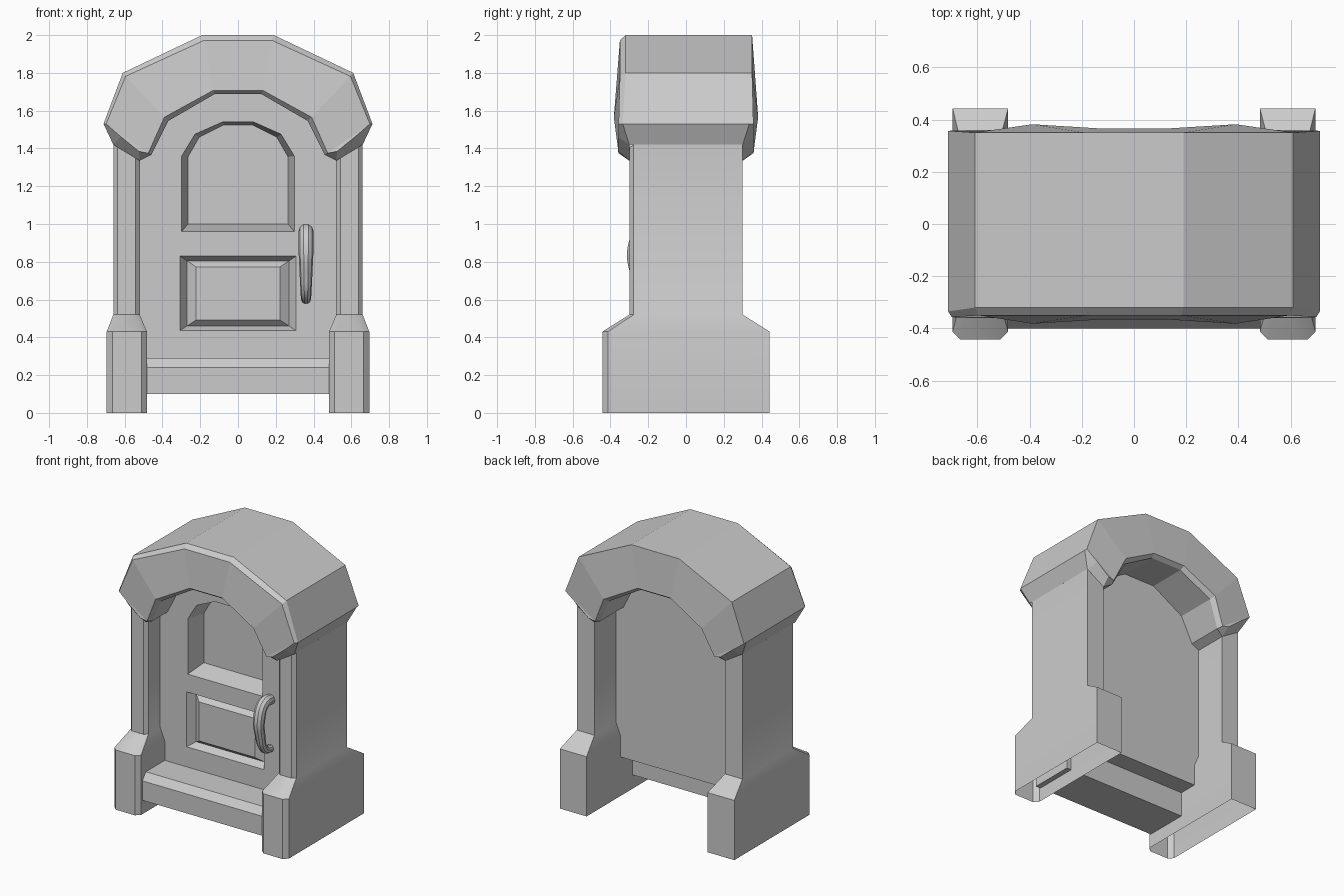
import bpy, bmesh

if "Cube" in bpy.data.objects:
    bpy.data.objects.remove(bpy.data.objects["Cube"])


def finish(name, bm, smooth=False):
    bmesh.ops.recalc_face_normals(bm, faces=bm.faces)
    me = bpy.data.meshes.new(name)
    bm.to_mesh(me)
    bm.free()
    ob = bpy.data.objects.new(name, me)
    bpy.context.collection.objects.link(ob)
    if smooth:
        shade(ob)
    return ob


def shade(ob):
    bpy.ops.object.select_all(action='DESELECT')
    ob.select_set(True)
    bpy.context.view_layer.objects.active = ob
    bpy.ops.object.shade_smooth_by_angle()


def loft(bm, rings, skip=()):
    """Join closed rings of points with quads; skip = (layer, edge) pairs left open."""
    vs = [[bm.verts.new(p) for p in r] for r in rings]
    n = len(vs[0])
    for k in range(len(vs) - 1):
        for i in range(n):
            if (k, i) not in skip:
                j = (i + 1) % n
                bm.faces.new((vs[k][i], vs[k][j], vs[k + 1][j], vs[k + 1][i]))
    return vs


def mirrored(half):
    return half + [(-x, *rest) for x, *rest in reversed(half)]


# Stone arch hood: half profiles run from crown, round the tip, to the inner crown
core = [(.19, 2), (.61, 1.8), (.712, 1.53), (.66, 1.42),
        (.52, 1.335), (.46, 1.365), (.37, 1.545), (.125, 1.687)]
core_y = [.32, .32, .335, .30, .30, .32, .35, .335]
rim_y = [.35, .35, .357, .36, .36, .357, .382, .366]
front = [(.18, 1.972), (.595, 1.782), (.698, 1.53), (.62, 1.462),
         (.525, 1.385), (.475, 1.375), (.39, 1.565), (.13, 1.708)]
back = core[:3] + front[3:]
rings = [[(x, s * y, z) for (x, z), y in zip(prof, ys)]
         for prof, ys, s in ((front, rim_y, -1), (core, core_y, -1),
                             (core, core_y, 1), (back, rim_y, 1))]
bm = bmesh.new()
vs = loft(bm, [mirrored(r) for r in rings], skip={(1, 3), (1, 11)})
for r in (vs[0], vs[-1]):
    bm.faces.new((r[0], r[15], r[8], r[7]))
    for i in range(3):
        bm.faces.new((r[i], r[i + 1], r[6 - i], r[7 - i]))
        bm.faces.new((r[15 - i], r[14 - i], r[9 + i], r[8 + i]))
finish("arch_hood", bm)


# Pillars with flared plinths, chamfered on the front corners, open underneath
def section(xi, xo, y, c, z, slope=0):
    pts = [(xi, y), (xo, y), (xo, -y + c), (xo - c, -y), (xi + c, -y), (xi, -y + c)]
    return [(x, yy, z + slope * (x - xi)) for x, yy in pts]


for name, s in (("left_pillar", -1), ("right_pillar", 1)):
    bm = bmesh.new()
    rings = [section(.482, .695, .443, .03, 0), section(.482, .695, .443, .03, .43),
             section(.52, .66, .30, .023, .52), section(.52, .66, .30, .023, 1.335, .607)]
    loft(bm, [[(s * x, y, z) for x, y, z in r] for r in rings])
    finish(name, bm, True)

# Doorstep with sloped front edge
bm = bmesh.new()
prof = [(-.40, .10), (-.40, .24), (-.36, .29), (-.08, .29), (-.08, .10)]
for r in loft(bm, [[(x, y, z) for y, z in prof] for x in (-.52, .52)]):
    bm.faces.new(r)
finish("doorstep", bm)

# Door slab with an arched recess and a raised lower panel
FACE, REAR = -.145, .055


def at(y, half):
    return mirrored([(x, y, z) for x, z in half])


outline = [(.52, .28), (.52, 1.335), (.46, 1.365), (.37, 1.545), (.125, 1.687)]
bm = bmesh.new()
slab = loft(bm, [at(FACE, outline), at(REAR, outline)])
bm.faces.new(slab[1])
upper = loft(bm, [
    at(FACE, [(.298, .96), (.298, 1.36), (.228, 1.475), (.082, 1.54)]),
    at(-.01, [(.265, 1.0), (.265, 1.355), (.205, 1.46), (.075, 1.525)])])
lower = loft(bm, [
    at(FACE, [(.308, .435), (.308, .83)]),
    at(-.09, [(.27, .46), (.27, .805)]),
    at(-.125, [(.222, .492), (.222, .773)])])
bm.faces.new(upper[-1])
bm.faces.new(lower[-1])
edges = []
for r in (slab[0], upper[0], lower[0]):
    edges += [bm.edges.get((r[i], r[i - 1])) or bm.edges.new((r[i], r[i - 1]))
              for i in range(len(r))]
bmesh.ops.triangle_fill(bm, edges=edges, use_beauty=True, normal=(0, -1, 0))
finish("door", bm)

# Curved, tapering door handle
cu = bpy.data.curves.new("door_handle", 'CURVE')
cu.dimensions = '3D'
cu.bevel_depth = .04
cu.bevel_resolution = 3
cu.use_fill_caps = True
sp = cu.splines.new('BEZIER')
path = [(-.13, .955, .9), (-.225, .955, 1), (-.272, .87, 1), (-.262, .74, .85),
        (-.215, .625, .7), (-.13, .60, .65)]
sp.bezier_points.add(len(path) - 1)
sp.resolution_u = 5
for p, (y, z, r) in zip(sp.bezier_points, path):
    p.co = (.36, y, z)
    p.radius = r
    p.handle_left_type = p.handle_right_type = 'AUTO'
handle = bpy.data.objects.new("door_handle", cu)
bpy.context.collection.objects.link(handle)
bpy.ops.object.select_all(action='DESELECT')
handle.select_set(True)
bpy.context.view_layer.objects.active = handle
bpy.ops.object.convert(target='MESH')
shade(bpy.context.view_layer.objects.active)
